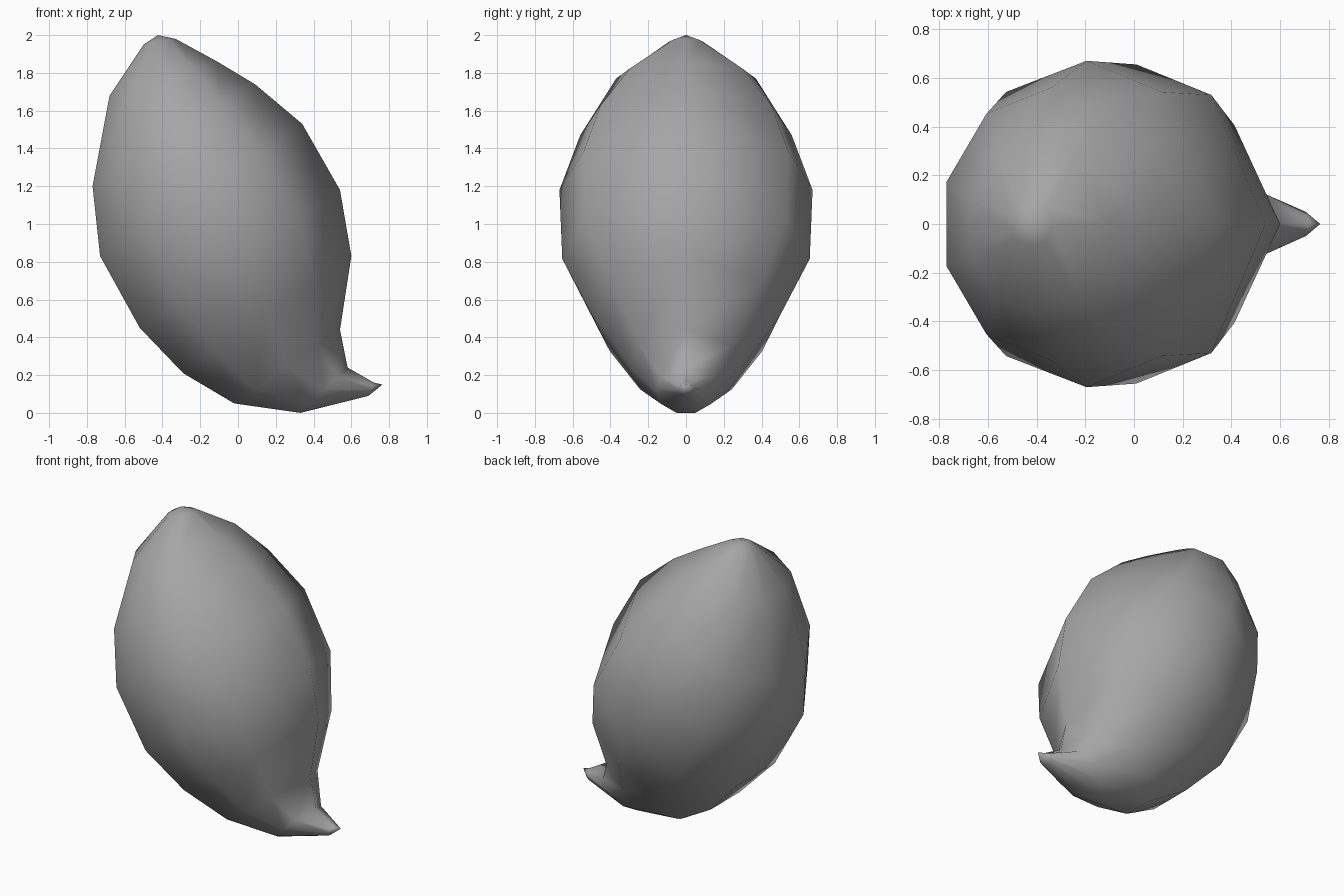
import bpy, bmesh
from math import sin, radians

if "Cube" in bpy.data.objects:
    bpy.data.objects.remove(bpy.data.objects["Cube"])

# Half outline of a cross-section: (offset along its tilted axis, sideways fraction),
# flat edge on the left (-1), single vertex on the right (+1)
HALF = [(-1, sin(radians(18))), (-0.618, sin(radians(54))), (0, 1), (0.58, sin(radians(54))), (1, 0)]
LOOP = HALF + [(t, -w) for t, w in reversed(HALF[:-1])]
SIDES = len(LOOP)

# Tilted cross-sections from crown to tail: left (x, z), right (x, z), half width in y
RINGS = [
    (-0.50, 1.95, -0.33, 1.98, 0.09),
    (-0.68, 1.68, -0.11, 1.86, 0.37),
    (-0.77, 1.20, 0.09, 1.74, 0.56),
    (-0.73, 0.83, 0.34, 1.53, 0.67),
    (-0.52, 0.45, 0.54, 1.18, 0.655),
    (-0.29, 0.21, 0.60, 0.83, 0.50),
    (-0.02, 0.05, 0.54, 0.44, 0.30),
    (0.33, 0.00, 0.58, 0.24, 0.16),
    (0.69, 0.09, 0.72, 0.16, 0.05),
]
CROWN = (-0.425, 0, 2.0)
TAIL = (0.765, 0, 0.15)


def add_ring(bm, xl, zl, xr, zr, half):
    """Closed loop of vertices across the body, tilted to follow its lean."""
    cx, cz, hx, hz = (xl + xr) / 2, (zl + zr) / 2, (xr - xl) / 2, (zr - zl) / 2
    return [bm.verts.new((cx + hx * t, half * w, cz + hz * t)) for t, w in LOOP]


# Leaning fruit body lofted into its upturned tail
bm = bmesh.new()
rings = [add_ring(bm, *r) for r in RINGS]
crown, tail = bm.verts.new(CROWN), bm.verts.new(TAIL)
for k in range(SIDES):
    n = (k + 1) % SIDES
    bm.faces.new((crown, rings[0][k], rings[0][n]))
    bm.faces.new((tail, rings[-1][n], rings[-1][k]))
    for a, b in zip(rings, rings[1:]):
        bm.faces.new((a[k], b[k], b[n], a[n]))
bmesh.ops.recalc_face_normals(bm, faces=bm.faces)
for f in bm.faces:
    f.smooth = True

mesh = bpy.data.meshes.new("fruit_body")
bm.to_mesh(mesh)
bm.free()
body = bpy.data.objects.new("fruit_body", mesh)
bpy.context.collection.objects.link(body)

# Mid grey skin
skin = bpy.data.materials.new("skin")
skin.diffuse_color = (0.38, 0.38, 0.38, 1)
skin.use_nodes = True
skin.node_tree.nodes["Principled BSDF"].inputs["Base Color"].default_value = skin.diffuse_color
mesh.materials.append(skin)
